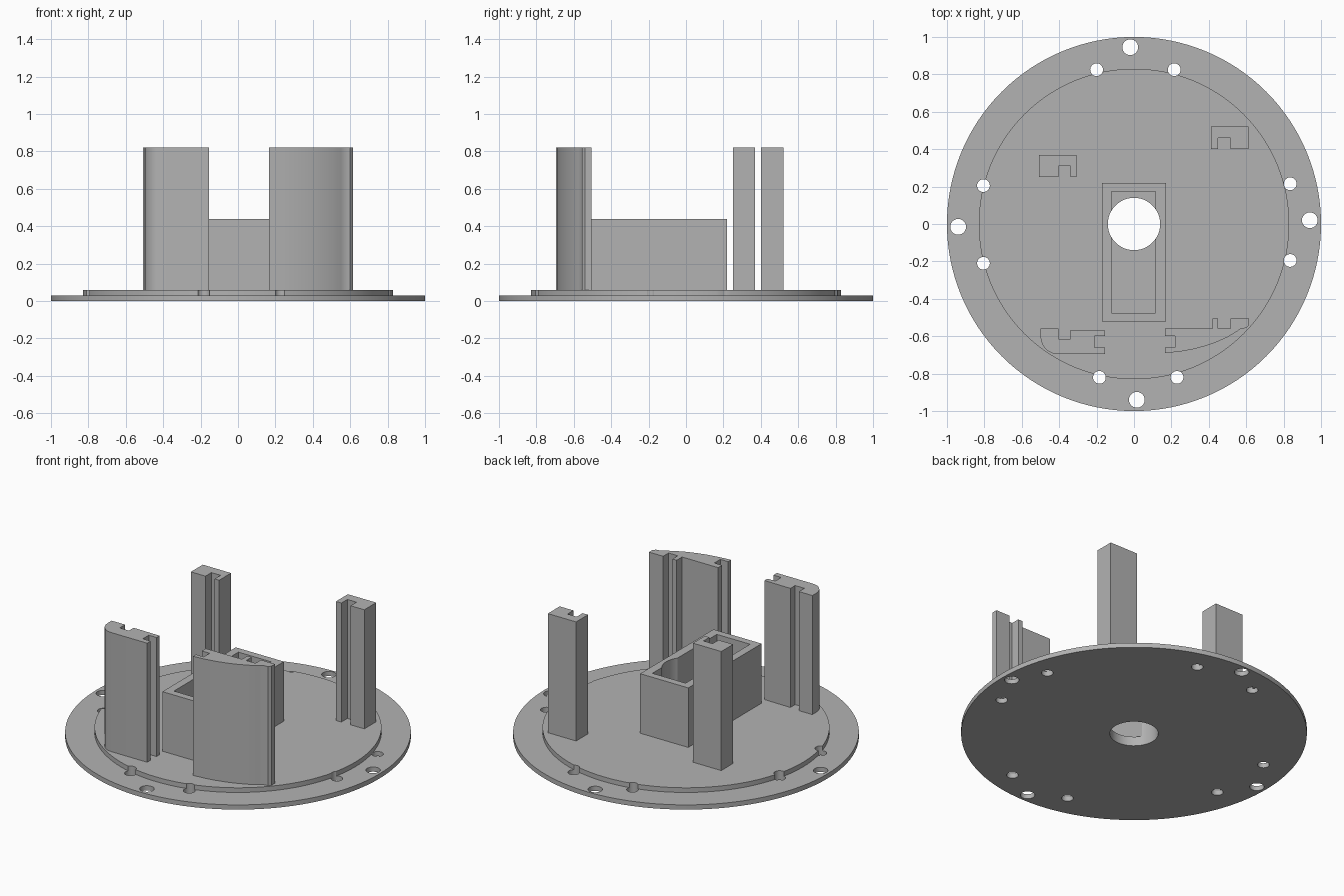
import bpy, bmesh
from math import cos, sin, pi, radians

if "Cube" in bpy.data.objects:
    bpy.data.objects.remove(bpy.data.objects["Cube"], do_unlink=True)

grey = bpy.data.materials.new("plain grey")
grey.use_nodes = True
grey.diffuse_color = (0.45, 0.45, 0.45, 1)
grey.node_tree.nodes["Principled BSDF"].inputs["Base Color"].default_value = grey.diffuse_color

PLATE_TOP, POST_TOP, BOX_TOP = 0.06, 0.82, 0.44


def circle(r, n, cx=0, cy=0):
    return [(cx + r * cos(2 * pi * i / n), cy + r * sin(2 * pi * i / n)) for i in range(n)]


def rect(x0, x1, y0, y1):
    return [(x0, y0), (x1, y0), (x1, y1), (x0, y1)]


def add_loft(bm, layers):
    """Skin a stack of (outline, z) layers and cap both ends."""
    rings = [[bm.verts.new((x, y, z)) for x, y in outline] for outline, z in layers]
    for a, b in zip(rings, rings[1:]):
        for i in range(len(a)):
            j = (i + 1) % len(a)
            bm.faces.new((a[i], a[j], b[j], b[i]))
    bm.faces.new(rings[0][::-1])
    bm.faces.new(rings[-1])


def make(name, *solids):
    bm = bmesh.new()
    for layers in solids:
        add_loft(bm, layers)
    bmesh.ops.recalc_face_normals(bm, faces=bm.faces)
    mesh = bpy.data.meshes.new(name)
    bm.to_mesh(mesh)
    bm.free()
    mesh.materials.append(grey)
    obj = bpy.data.objects.new(name, mesh)
    bpy.context.collection.objects.link(obj)
    return obj


def cut(obj, cutter):
    mod = obj.modifiers.new("cut", "BOOLEAN")
    mod.operation, mod.solver, mod.object = "DIFFERENCE", "EXACT", cutter
    bpy.context.view_layer.objects.active = obj
    bpy.ops.object.modifier_apply(modifier=mod.name)


# Stepped round base
base = make("base_plate", [(circle(1, 128), 0), (circle(1, 128), 0.03),
                           (circle(0.83, 128), 0.03), (circle(0.83, 128), PLATE_TOP)])

# Open rectangular housing over the centre bore
housing = make("centre_housing", [(rect(-0.17, 0.17, -0.52, 0.22), PLATE_TOP),
                                  (rect(-0.17, 0.17, -0.52, 0.22), BOX_TOP)])
pocket = make("pocket_cutter", [(rect(-0.12, 0.115, -0.475, 0.175), 0.04),
                                (rect(-0.12, 0.115, -0.475, 0.175), 0.6)])

# Bore, rim screw holes and step screw holes
holes = [(0, 0, 0.14)]
holes += [(x, y, 0.042) for x, y in
          [(-0.02, 0.945), (0.94, 0.02), (0.015, -0.94), (-0.94, -0.015)]]
holes += [(x, y, 0.034) for x, y in
          [(-0.2, 0.825), (0.215, 0.825), (-0.805, 0.205), (0.835, 0.215),
           (-0.805, -0.21), (0.835, -0.195), (-0.185, -0.82), (0.23, -0.82)]]
drill = make("hole_cutter", *[[(circle(r, 48, x, y), -0.1), (circle(r, 48, x, y), 0.7)]
                              for x, y, r in holes])
cut(base, drill)
cut(housing, pocket)
cut(housing, drill)
for helper in (drill, pocket):
    bpy.data.objects.remove(helper, do_unlink=True)


def post(name, outline):
    return make(name, [(outline, PLATE_TOP), (outline, POST_TOP)])


def slotted(x, y, slot):
    """Rectangular post outline with a slot in its front side."""
    return [(x, y), (x + slot, y), (x + slot, y + 0.06), (x + slot + 0.065, y + 0.06),
            (x + slot + 0.065, y), (x + 0.2, y), (x + 0.2, y + 0.12), (x, y + 0.12)]


# Rear posts
rear_left = post("rear_left_post", slotted(0.412, 0.4, 0.038))
rear_right = post("rear_right_post", slotted(-0.508, 0.25, 0.103))

# Front right post: rounded outer corner, slots at the back and inner side
corner = [(-0.41 + 0.09 * cos(a), -0.6 + 0.095 * sin(a))
          for a in (radians(180 + 15 * i) for i in range(7))]
front_right = post("front_right_post", corner[::-1] + [
    (-0.5, -0.56), (-0.405, -0.56), (-0.405, -0.615), (-0.34, -0.615), (-0.34, -0.567),
    (-0.155, -0.57), (-0.155, -0.6), (-0.21, -0.6), (-0.21, -0.66), (-0.155, -0.66),
    (-0.155, -0.695)])

# Front left post: long curved outer face, slots at the back and inner side
front_left = post("front_left_post", [
    (0.165, -0.56), (0.42, -0.56), (0.42, -0.505), (0.45, -0.505), (0.45, -0.56),
    (0.515, -0.56), (0.515, -0.505), (0.615, -0.505), (0.615, -0.54), (0.6, -0.556),
    (0.57, -0.56), (0.55, -0.575), (0.5, -0.605), (0.44, -0.632), (0.38, -0.653),
    (0.31, -0.671), (0.24, -0.683), (0.165, -0.69),
    (0.165, -0.66), (0.22, -0.66), (0.22, -0.6), (0.165, -0.6)])

# Smooth the round walls, keep the edges sharp
bpy.ops.object.select_all(action="DESELECT")
for obj in (base, housing, rear_left, rear_right, front_right, front_left):
    obj.select_set(True)
bpy.context.view_layer.objects.active = base
bpy.ops.object.shade_smooth_by_angle(angle=radians(30))
